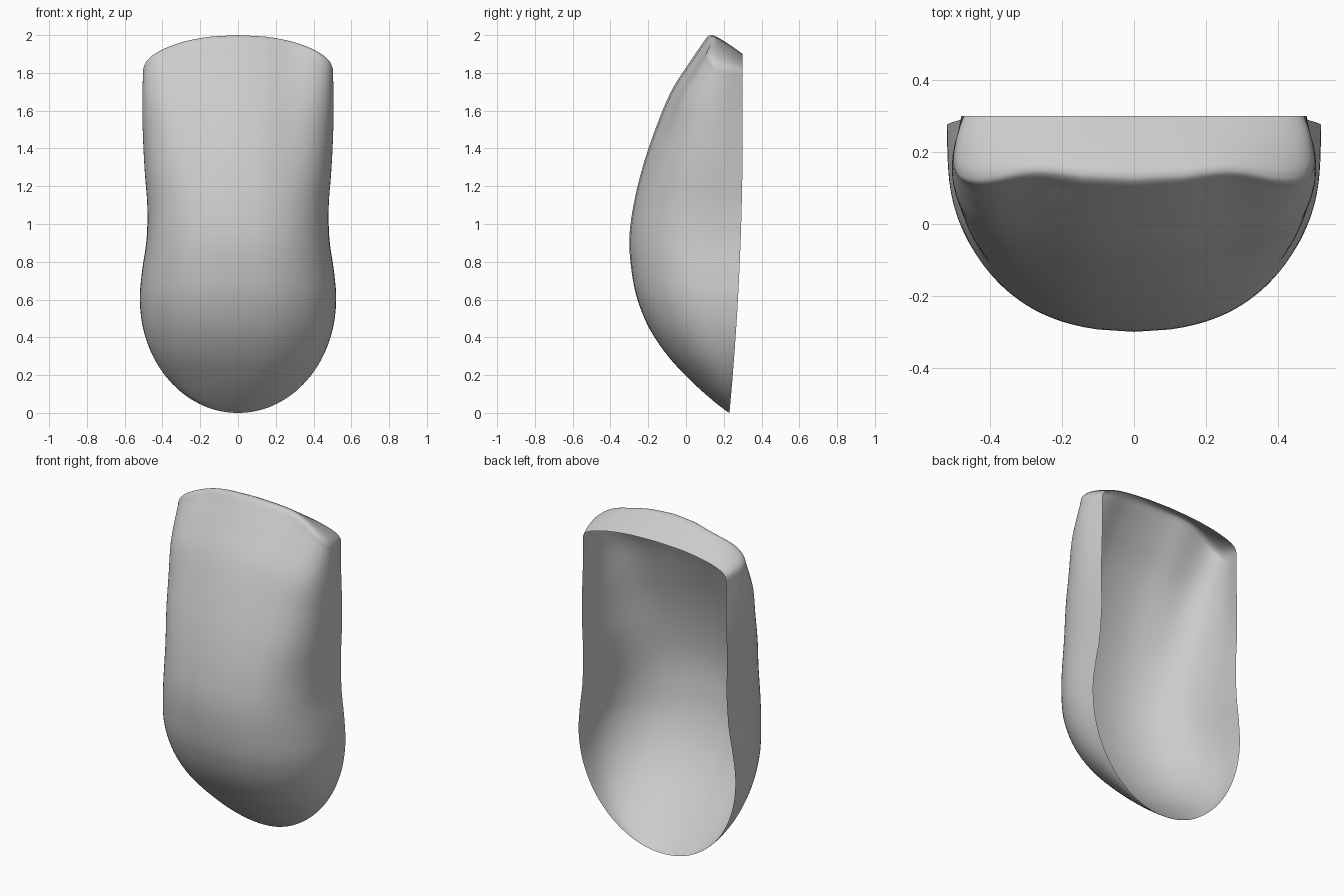
import bpy, bmesh, math

if "Cube" in bpy.data.objects:
    bpy.data.objects.remove(bpy.data.objects["Cube"])

# Section keys, bottom to back of top lip:
# centre z, front y, rim-end z, half width, squareness, front crown, groove depth
KEYS = [
    (0.02, .200, 0.02, -.135, 2.0, 0, 0),      # mirrored lead-in key
    (0.00, .230, 0.00, .000, 2.0, 0, 0),
    (0.02, .200, 0.02, .135, 2.0, .005, 0),
    (0.08, .125, 0.08, .260, 2.1, .015, 0),
    (0.176, .02, 0.176, .368, 2.3, .04, 0),
    (0.30, -.095, 0.30, .450, 2.6, .06, 0),
    (0.445, -.193, 0.445, .502, 2.9, .09, 0),
    (0.60, -.257, 0.60, .520, 3.3, .12, 0),
    (0.75, -.288, 0.75, .508, 3.7, .14, 0),
    (0.92, -.30, 0.92, .484, 4.2, .15, 0),
    (1.10, -.278, 1.09, .481, 4.2, .14, .003),
    (1.30, -.23, 1.26, .495, 4.2, .12, .010),
    (1.50, -.163, 1.42, .505, 4.3, .10, .016),
    (1.70, -.08, 1.56, .510, 4.5, .06, .022),
    (1.85, .015, 1.66, .511, 4.7, .03, .026),
    (1.95, .083, 1.72, .510, 4.8, .01, .030),
    (1.99, .112, 1.745, .510, 5.0, 0, .030),
    (2.00, .135, 1.755, .510, 5.0, 0, .026),
    (1.99, .165, 1.765, .510, 5.0, 0, .018),
    (1.95, .23, 1.775, .510, 5.0, 0, .005),
    (1.90, .30, 1.780, .510, 5.0, 0, 0),
]
STEPS, SEGS = 5, 80


def spline(i, t):
    """Catmull-Rom blend of the section keys."""
    a, b, c, d = (KEYS[min(len(KEYS) - 1, i + k)] for k in (-1, 0, 1, 2))
    return [.5 * (2*q + (r - p)*t + (2*p - 5*q + 4*r - s)*t*t + (3*q - p - 3*r + s)*t**3)
            for p, q, r, s in zip(a, b, c, d)]


def section(key):
    """Half super-ellipse from left rim over the front to the right rim."""
    zc, yf, ze, w, n, crown, groove = key
    points = []
    for j in range(SEGS + 1):
        ang = math.pi * j / SEGS
        co, si = math.cos(ang), max(0, math.sin(ang))
        u = min(1, abs(co) ** (2 / n))
        depth = si ** (2 / n) if j not in (0, SEGS) else 0
        x = -math.copysign(u * w, co)
        # arched top edge with rounded corners
        drop = (zc - ze) * (.4 * u * u + .6 * (1 - (1 - u ** 4) ** .25))
        z = zc - drop
        rim = .3 - .07 * max(0, 1 - z / 1.5) ** 2
        y = rim - (rim - yf - crown * u * u) * depth
        fade = min(1, max(0, (rim - yf) / .16))
        y -= .3 * drop * depth * fade
        y += groove * math.exp(-((abs(x) - .28) / .13) ** 2) * depth
        # upper sides tuck in towards the rim
        tuck = .07 * min(1, max(0, (z - 1.0) / .6)) * max(0, (y - .12) / .18) ** 2
        points.append((x * (1 - tuck), y, z))
    return points


# Lofted open shell
bm = bmesh.new()
keys = [spline(i, k / STEPS) for i in range(1, len(KEYS) - 1) for k in range(STEPS)] + [KEYS[-1]]
rows = [[bm.verts.new(p) for p in section(k)] for k in keys]
for lo, hi in zip(rows, rows[1:]):
    for j in range(SEGS):
        bm.faces.new((lo[j], lo[j + 1], hi[j + 1], hi[j]))
bmesh.ops.remove_doubles(bm, verts=bm.verts, dist=.0003)
mesh = bpy.data.meshes.new("shell_cover")
bm.to_mesh(mesh)
bm.free()
shell = bpy.data.objects.new("shell_cover", mesh)
bpy.context.collection.objects.link(shell)
bpy.context.view_layer.objects.active = shell
shell.select_set(True)
bpy.ops.object.shade_smooth()
